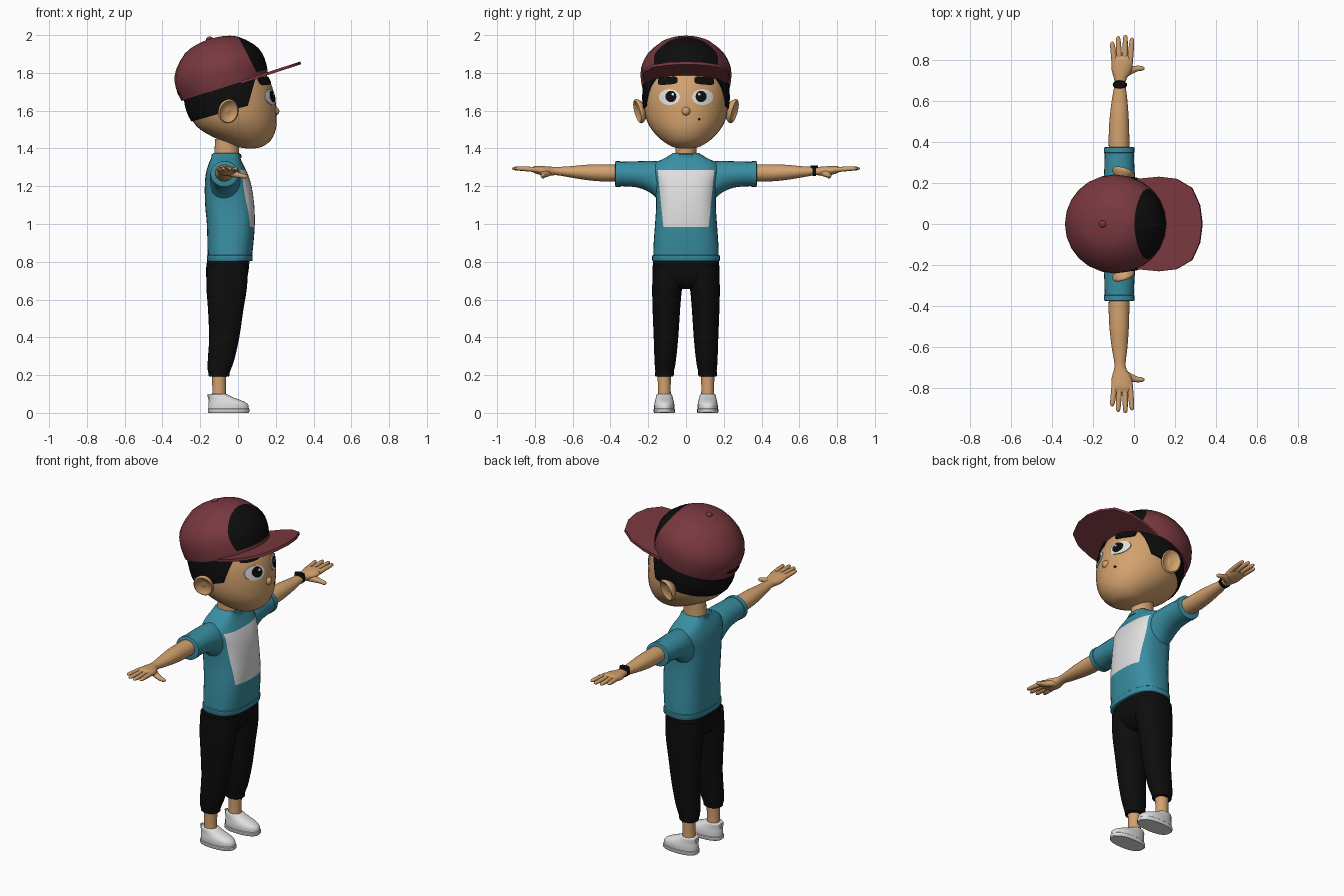
import bpy, bmesh
from math import sin, cos, pi, radians
from mathutils import Matrix, Vector

if "Cube" in bpy.data.objects:
    bpy.data.objects.remove(bpy.data.objects["Cube"])


def material(name, rgb):
    m = bpy.data.materials.new(name)
    m.use_nodes = True
    m.diffuse_color = (*rgb, 1)
    bsdf = next(n for n in m.node_tree.nodes if n.type == 'BSDF_PRINCIPLED')
    bsdf.inputs["Base Color"].default_value = (*rgb, 1)
    bsdf.inputs["Roughness"].default_value = 0.8
    return m


SKIN = material("skin", (.65, .36, .155))
TEAL = material("teal cloth", (.04, .27, .36))
MAROON = material("maroon cloth", (.19, .04, .05))
BLACK = material("black", (.004, .004, .004))
WHITE = material("white", (.75, .74, .75))


def finish(name, bm, mat, mirror=False):
    bmesh.ops.recalc_face_normals(bm, faces=bm.faces)
    mesh = bpy.data.meshes.new(name)
    bm.to_mesh(mesh)
    bm.free()
    mesh.materials.append(mat)
    ob = bpy.data.objects.new(name, mesh)
    bpy.context.collection.objects.link(ob)
    bpy.ops.object.select_all(action='DESELECT')
    ob.select_set(True)
    bpy.context.view_layer.objects.active = ob
    bpy.ops.object.shade_smooth_by_angle(angle=radians(42))
    if mirror:
        mod = ob.modifiers.new("mirror", 'MIRROR')
        mod.use_axis = (False, True, False)
    return ob


def smooth(secs, sub):
    """Catmull-Rom interpolation between cross-sections."""
    if sub == 1:
        return secs
    pts = [secs[0]] + list(secs) + [secs[-1]]
    out = []
    for p, q, r, s in zip(pts, pts[1:], pts[2:], pts[3:]):
        for k in range(sub):
            t = k / sub
            out.append([.5 * (2 * b + (c - a) * t + (2 * a - 5 * b + 4 * c - d) * t * t
                              + (3 * b - a - 3 * c + d) * t ** 3) for a, b, c, d in zip(p, q, r, s)])
    return out + [secs[-1]]


def unit(k, seg, power):
    c, s = cos(2 * pi * k / seg), sin(2 * pi * k / seg)
    shape = lambda v: (abs(v) ** (2 / power)) * (1 if v > 0 else -1)
    return shape(c), shape(s)


def skin_rings(bm, rings):
    rows = [[bm.verts.new(p) for p in ring] for ring in rings]
    n = len(rows[0])
    for a, b in zip(rows, rows[1:]):
        for k in range(n):
            bm.faces.new((a[k], a[(k + 1) % n], b[(k + 1) % n], b[k]))
    bm.faces.new(rows[0])
    bm.faces.new(rows[-1])


def loft(name, mat, axis, secs, power=2, seg=24, sub=3, mirror=False, place=None):
    """Sections are (position, centre a, radius a, centre b, radius b)."""
    order = {'x': (2, 0, 1), 'y': (0, 2, 1), 'z': (0, 1, 2)}[axis]
    rings = []
    for t, ca, ra, cb, rb in smooth(secs, sub):
        ring = []
        for k in range(seg):
            u, v = unit(k, seg, power)
            p = (ca + max(ra, .001) * u, cb + max(rb, .001) * v, t)
            ring.append((p[2], p[0], p[1]) if axis == 'x' else tuple(p[i] for i in order))
        rings.append(ring)
    bm = bmesh.new()
    skin_rings(bm, rings)
    if place:
        bm.transform(place)
    return finish(name, bm, mat, mirror)


def edit(ob, planes, fill=False, paint=None, mat=None):
    """Cut along planes; keep the back side, or recolour faces by a rule."""
    bm = bmesh.new()
    bm.from_mesh(ob.data)
    for co, no in planes:
        cut = bmesh.ops.bisect_plane(bm, geom=bm.verts[:] + bm.edges[:] + bm.faces[:], dist=1e-5,
                                     plane_co=co, plane_no=no, clear_outer=fill)
        if fill:
            bmesh.ops.edgeloop_fill(bm, edges=[e for e in cut['geom_cut'] if isinstance(e, bmesh.types.BMEdge)])
    if paint:
        ob.data.materials.append(mat)
        for f in bm.faces:
            f.material_index = int(paint(f.calc_center_median()))
    bm.to_mesh(ob.data)
    bm.free()


# Head and hair
HEAD = [(1.40, .065, .02, 0, .03), (1.41, .06, .07, 0, .075), (1.445, .038, .137, 0, .13),
        (1.50, 0, .2, 0, .182), (1.56, -.022, .227, 0, .212), (1.63, -.036, .238, 0, .224),
        (1.70, -.045, .234, 0, .225), (1.77, -.054, .216, 0, .214), (1.84, -.06, .18, 0, .18)]
loft("head", SKIN, 'z', HEAD, seg=32)
hair = loft("hair", BLACK, 'z', [(z, cx - .002, rx + .006, 0, ry + .006) for z, cx, rx, _, ry in HEAD], seg=32)
edit(hair, [((-.255, 0, 1.54), (.28, 0, -1)), ((.045, 0, 1.6), (1, 0, -.28))], fill=True)


def head_x(y, z):
    rows = smooth(HEAD, 3)
    for a, b in zip(rows, rows[1:]):
        if a[0] <= z <= b[0]:
            t = (z - a[0]) / (b[0] - a[0])
            cx, rx, ry = (a[i] + (b[i] - a[i]) * t for i in (1, 2, 4))
            return cx + rx * max(0, 1 - (y / ry) ** 2) ** .5


def face_patch(name, mat, y0, z0, ry, rz, off, power=2, tilt=0, mirror=True):
    rings = []
    for f, o in ((1, -.008), (1, off), (.7, off), (.4, off), (.05, off)):
        ring = []
        for k in range(24):
            u, v = unit(k, 24, power)
            y = y0 + ry * u * f
            z = z0 + rz * v * f + tilt * (y - y0)
            ring.append((head_x(y, z) + o, y, z))
        rings.append(ring)
    bm = bmesh.new()
    skin_rings(bm, rings)
    return finish(name, bm, mat, mirror)


face_patch("eye_whites", WHITE, .088, 1.672, .056, .042, .004)
face_patch("irises", BLACK, .08, 1.675, .029, .03, .007)
face_patch("eye_glints", WHITE, .07, 1.687, .007, .007, .009)
face_patch("eyebrows", BLACK, .097, 1.758, .052, .02, .009, power=4, tilt=-.08)
face_patch("mole", BLACK, .07, 1.555, .007, .007, .003, mirror=False)

bm = bmesh.new()
bmesh.ops.create_uvsphere(bm, u_segments=16, v_segments=10, radius=.024,
                          matrix=Matrix.Translation((.195, 0, 1.597)))
finish("nose", bm, SKIN)

# Dished ears
ear_place = Matrix.Translation((-.055, .24, 1.6)) @ Matrix.Rotation(radians(-18), 4, 'Z') @ Matrix.Rotation(radians(-15), 4, 'X')
ear = [(-.035, .02), (-.01, .045), (.01, .056), (.02, .05), (.012, .038), (.005, .02), (.006, .002)]
loft("ears", SKIN, 'y', [(t, 0, r, 0, r * 1.18) for t, r in ear], mirror=True, place=ear_place)

# Cap, built upright and then tilted back
cap_place = Matrix.Translation((-.07, 0, 1.725)) @ Matrix.Rotation(radians(-18), 4, 'Y')
dome = [(0, .24), (.05, .247), (.11, .244), (.168, .216), (.235, .145), (.26, .07), (.267, .004)]
crown = loft("cap_crown", MAROON, 'z', [(h, 0, r, 0, r * .97) for h, r in dome], sub=2)
normal, corner = Vector((.987, 0, .159)), Vector((.185, 0, .018))
edit(crown, [(corner, normal), ((0, 0, .022), (0, 0, 1))],
     paint=lambda c: (c - corner).dot(normal) > 0 and c.z > .022, mat=BLACK)
crown.data.transform(cap_place)

side = [(.09, .22), (.2, .23), (.29, .22), (.37, .175), (.41, .09)]
outline = side + [(.422, 0)] + [(u, -y) for u, y in reversed(side)]
bm = bmesh.new()
base = bm.faces.new([bm.verts.new((u, y, -.01)) for u, y in outline])
top = bmesh.ops.extrude_face_region(bm, geom=[base])['geom']
bmesh.ops.translate(bm, verts=[v for v in top if isinstance(v, bmesh.types.BMVert)], vec=(0, 0, .015))
bm.transform(cap_place)
finish("cap_brim", bm, MAROON)

for name, mat, spot, size in (("cap_button", MAROON, (0, 0, .268), (.018, .018, .012)),
                              ("cap_back_opening", BLACK, (-.24, 0, .045), (.009, .06, .016))):
    bm = bmesh.new()
    bmesh.ops.create_uvsphere(bm, u_segments=16, v_segments=8, radius=1,
                              matrix=cap_place @ Matrix.Translation(spot) @ Matrix.Diagonal((*size, 1)))
    finish(name, bm, mat)

# Neck and shirt
loft("neck", SKIN, 'z', [(1.32, -.062, .07, 0, .062), (1.38, -.06, .065, 0, .056), (1.45, -.055, .066, 0, .058)])
shirt = loft("shirt_body", TEAL, 'z', [
    (.81, -.044, .116, 0, .174), (.9, -.04, .122, 0, .171), (1.0, -.038, .127, 0, .164),
    (1.1, -.044, .13, 0, .158), (1.2, -.052, .124, 0, .163), (1.27, -.06, .11, 0, .18),
    (1.32, -.065, .09, 0, .165), (1.35, -.065, .077, 0, .11), (1.375, -.062, .07, 0, .07)],
    power=2.7, seg=36)
edit(shirt, [((0, 0, .985), (0, 0, 1)), ((0, 0, 1.285), (0, 0, 1)),
             ((0, .12, .985), (0, 1, -.1)), ((0, -.12, .985), (0, -1, -.1))],
     paint=lambda c: c.x > -.02 and .985 < c.z < 1.285 and abs(c.y) < .12 + .1 * (c.z - .985), mat=WHITE)
loft("shirt_hem", TEAL, 'z', [(.803, -.044, .118, 0, .176), (.808, -.044, .121, 0, .18),
                              (.832, -.043, .121, 0, .179), (.836, -.043, .117, 0, .173)], power=2.7, seg=36, sub=1)
loft("collar", TEAL, 'z', [(1.35, -.062, .08, 0, .088), (1.368, -.061, .078, 0, .078),
                           (1.375, -.061, .068, 0, .062)], sub=1)
loft("sleeves", TEAL, 'y', [(.08, -.066, .07, 1.2, .12), (.14, -.068, .08, 1.226, .105), (.19, -.07, .079, 1.25, .084),
                            (.26, -.071, .074, 1.263, .069), (.36, -.072, .07, 1.265, .064)], mirror=True)
loft("sleeve_cuffs", TEAL, 'y', [(.345, -.072, .068, 1.265, .062), (.347, -.072, .074, 1.265, .068),
                                 (.372, -.072, .074, 1.265, .068), (.375, -.072, .066, 1.265, .06)], sub=1, mirror=True)

# Arms, hands and fingers
loft("arms", SKIN, 'y', [(.33, -.072, .05, 1.27, .044), (.43, -.073, .05, 1.27, .045), (.52, -.072, .046, 1.273, .041),
                         (.61, -.07, .037, 1.276, .03), (.68, -.068, .027, 1.28, .022), (.71, -.066, .032, 1.28, .023),
                         (.75, -.06, .049, 1.281, .025), (.795, -.058, .052, 1.287, .02), (.82, -.058, .045, 1.289, .01)],
     mirror=True)
for name, root, tip, end in (("little", -.095, -.106, .888), ("ring", -.07, -.077, .914),
                             ("middle", -.045, -.042, .92), ("index", -.02, -.01, .907)):
    loft(name + "_fingers", SKIN, 'y', [
        (.78, root, .014, 1.287, .014), (.84, (root + tip) / 2, .0135, 1.291, .0125),
        (end - .012, tip, .0105, 1.294, .009), (end, tip, .002, 1.294, .002)], seg=12, mirror=True)
loft("thumbs", SKIN, 'x', [(-.06, .725, .025, 1.275, .02), (-.02, .745, .021, 1.265, .018),
                           (.015, .756, .014, 1.256, .013), (.04, .757, .011, 1.252, .011),
                           (.052, .756, .003, 1.252, .003)], seg=12, mirror=True)
loft("watch_band", BLACK, 'y', [(.669, -.068, .033, 1.28, .027), (.687, -.068, .033, 1.28, .027)], sub=1)
loft("watch_case", BLACK, 'z', [(1.296, -.07, .034, .679, .022), (1.311, -.07, .03, .679, .019)], seg=8, sub=1)

# Trousers
loft("trouser_hips", BLACK, 'z', [(.655, -.06, .06, 0, .05), (.69, -.06, .097, 0, .14), (.74, -.058, .112, 0, .172),
                                  (.82, -.05, .112, 0, .173)], power=2.5, seg=32)
loft("trouser_legs", BLACK, 'z', [(.2, -.1, .052, .114, .045), (.225, -.1, .06, .113, .05), (.28, -.09, .07, .11, .057),
                                  (.4, -.073, .08, .106, .065), (.55, -.065, .094, .104, .073),
                                  (.66, -.06, .107, .1, .079), (.78, -.056, .11, .09, .086)],
     power=2.2, mirror=True)
loft("trouser_cuffs", BLACK, 'z', [(.192, -.1, .05, .114, .044), (.196, -.1, .055, .114, .049),
                                   (.22, -.1, .056, .114, .05)], sub=1, mirror=True)

# Ankles and shoes
loft("ankles", SKIN, 'z', [(.06, -.1, .038, .115, .036), (.13, -.1, .036, .115, .034), (.22, -.1, .039, .115, .036)],
     mirror=True)
loft("shoe_soles", WHITE, 'z', [(0, -.05, .106, .115, .053), (.004, -.05, .11, .115, .056),
                                (.02, -.05, .11, .115, .056), (.023, -.05, .107, .115, .053)],
     power=2.4, sub=1, mirror=True)
loft("shoes", WHITE, 'z', [(.018, -.05, .107, .115, .053), (.045, -.052, .105, .115, .053), (.064, -.066, .089, .115, .049),
                           (.08, -.087, .067, .115, .045), (.096, -.103, .05, .115, .041), (.099, -.102, .042, .115, .036)],
     power=2.2, mirror=True)
loft("heel_tabs", WHITE, 'z', [(.07, -.152, .006, .115, .012), (.1, -.158, .005, .115, .011)], power=4, seg=12, sub=1,
     mirror=True)
